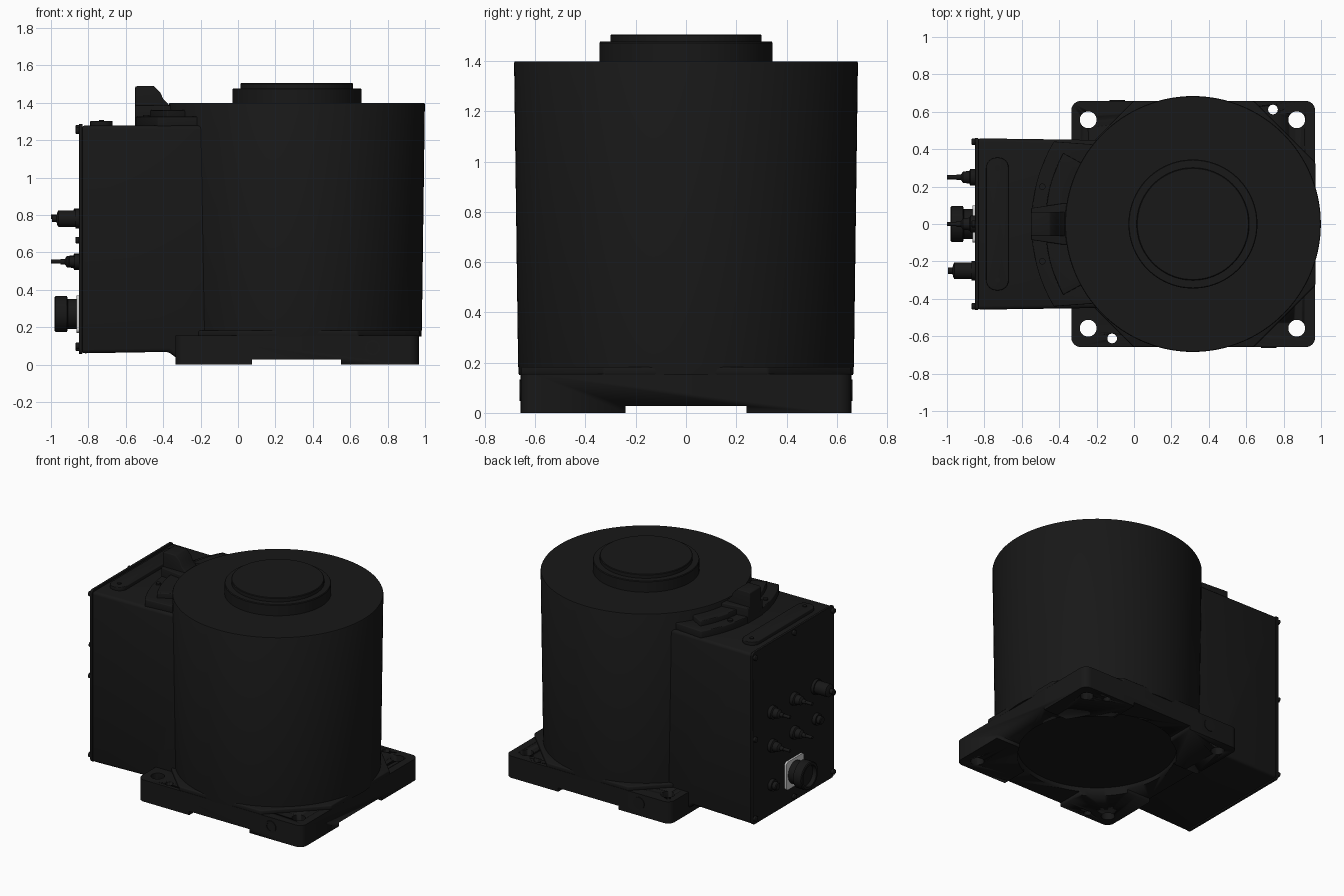
import bpy, bmesh, math
from mathutils import Matrix, Vector

if "Cube" in bpy.data.objects:
    bpy.data.objects.remove(bpy.data.objects["Cube"])

CX = 0.315          # axis of the round housing


def material(name, c):
    m = bpy.data.materials.new(name)
    m.diffuse_color = (*c, 1)
    m.use_nodes = True
    m.node_tree.nodes["Principled BSDF"].inputs["Base Color"].default_value = m.diffuse_color
    return m


BLACK = material("black_paint", (0.009, 0.009, 0.009))
METAL = material("bright_metal", (0.55, 0.55, 0.53))


def finish(name, bm, mat=BLACK, bevel=0):
    bmesh.ops.recalc_face_normals(bm, faces=bm.faces)
    me = bpy.data.meshes.new(name)
    bm.to_mesh(me)
    bm.free()
    ob = bpy.data.objects.new(name, me)
    bpy.context.collection.objects.link(ob)
    me.materials.append(mat)
    bpy.ops.object.select_all(action='DESELECT')
    ob.select_set(True)
    bpy.context.view_layer.objects.active = ob
    if bevel:
        m = ob.modifiers.new("bevel", 'BEVEL')
        m.width, m.segments, m.limit_method = bevel, 3, 'ANGLE'
        m.angle_limit = math.radians(35)
        bpy.ops.object.modifier_apply(modifier="bevel")
    bpy.ops.object.shade_smooth_by_angle(angle=math.radians(30))
    return ob


def lathe(name, prof, loc, axis='z', seg=96, mat=BLACK):
    """Closed turned part; profile is (radius, height); axis z, or -x / y."""
    bm = bmesh.new()
    rings = [[bm.verts.new((r * math.cos(2 * math.pi * i / seg),
                            r * math.sin(2 * math.pi * i / seg), h))
              for i in range(seg)] for r, h in prof]
    for a, b in zip(rings, rings[1:]):
        for i in range(seg):
            j = (i + 1) % seg
            bm.faces.new((a[i], a[j], b[j], b[i]))
    bm.faces.new(rings[0])
    bm.faces.new(rings[-1])
    if axis == '-x':
        bm.transform(Matrix.Rotation(-math.pi / 2, 4, 'Y'))
    elif axis == 'y':
        bm.transform(Matrix.Rotation(math.pi / 2, 4, 'X'))
    bm.transform(Matrix.Translation(Vector(loc)))
    return finish(name, bm, mat)


def prism(name, pts, lo, hi, axis='z', mat=BLACK, bevel=0, move=None):
    """Outline extruded along z (xy outline), y (xz outline) or x (yz outline)."""
    put = {'z': lambda a, b, t: (a, b, t), 'y': lambda a, b, t: (a, t, b),
           'x': lambda a, b, t: (t, a, b)}[axis]
    bm = bmesh.new()
    low = [bm.verts.new(put(a, b, lo)) for a, b in pts]
    top = [bm.verts.new(put(a, b, hi)) for a, b in pts]
    bm.faces.new(low)
    bm.faces.new(top)
    n = len(pts)
    for i in range(n):
        j = (i + 1) % n
        bm.faces.new((low[i], low[j], top[j], top[i]))
    if move:
        for v in bm.verts:
            move(v.co)
    return finish(name, bm, mat, bevel)


def rounded(x0, x1, y0, y1, r, n=6):
    pts = []
    for k, (cx, cy) in enumerate([(x1 - r, y1 - r), (x0 + r, y1 - r),
                                  (x0 + r, y0 + r), (x1 - r, y0 + r)]):
        for i in range(n + 1):
            a = (k + i / n) * math.pi / 2
            pts.append((cx + r * math.cos(a), cy + r * math.sin(a)))
    return pts


def cut(ob, cutter):
    cutter.hide_render = True
    bpy.context.view_layer.objects.active = ob
    m = ob.modifiers.new("cut", 'BOOLEAN')
    m.operation, m.solver, m.object = 'DIFFERENCE', 'EXACT', cutter
    bpy.ops.object.modifier_apply(modifier="cut")
    bpy.data.objects.remove(cutter)


# Base plate with mounting holes, foot slots and a round recess underneath
plate = prism("base_plate", rounded(-0.335, 0.968, -0.658, 0.658, 0.05), 0, 0.155)
for x in (-0.245, 0.87):
    for y in (-0.557, 0.557):
        cut(plate, lathe("cutter", [(0.045, -0.1), (0.045, 0.3)], (x, y, 0), seg=32))
for x, y in ((0.743, 0.612), (-0.117, -0.612)):
    cut(plate, lathe("cutter", [(0.026, -0.1), (0.026, 0.3)], (x, y, 0), seg=24))
cut(plate, prism("cutter", [(0.075, -1), (0.55, -1), (0.55, 1), (0.075, 1)], -0.1, 0.027))
cut(plate, prism("cutter", [(-1, -0.24), (1.2, -0.24), (1.2, 0.24), (-1, 0.24)], -0.1, 0.0265))
cut(plate, lathe("cutter", [(0.52, -0.1), (0.52, 0.06)], (CX, 0, 0)))
bpy.ops.object.shade_smooth_by_angle(angle=math.radians(30))

# Raised eight-sided middle of the plate, leaving lower corner pads
c = 0.33
x0, x1, y1 = -0.333, 0.970, 0.657
prism("plate_step", [(x0 + c, -y1), (x1 - c, -y1), (x1, -y1 + c), (x1, y1 - c),
                     (x1 - c, y1), (x0 + c, y1), (x0, y1 - c), (x0, -y1 + c)],
      0.15, 0.183, bevel=0.008)

# Earth screws on the plate sides
for x, s in ((0.72, -1), (-0.09, 1)):
    lathe("earth_screw", [(0.042, -0.004), (0.042, 0.004), (0.03, 0.004), (0.03, -0.002)],
          (x, s * 0.658, 0.09), 'y', 24)

# Tapered round housing with the stepped output flange on top
lathe("round_housing", [(0.665, 0.15), (0.668, 0.19), (0.684, 1.392), (0.681, 1.398)],
      (CX, 0, 0), seg=128)
lathe("output_flange", [(0.345, 1.39), (0.345, 1.472), (0.341, 1.477), (0.301, 1.477),
                        (0.301, 1.501), (0.297, 1.505)], (CX, 0, 0))


# Connection box, slightly narrower toward the housing
def taper(co):
    co.y *= 1 - 0.03 * (co.x + 0.84)


prism("connection_box", [(-0.838, 0.06), (-0.37, 0.068), (-0.325, 0.03), (-0.3, 0.1),
                         (0, 0.1), (0, 1.278), (-0.838, 1.278)],
      -0.458, 0.458, 'y', bevel=0.02, move=taper)
prism("rear_panel", rounded(-0.46, 0.46, 0.056, 1.287, 0.025), -0.85, -0.832, 'x', bevel=0.004)
prism("top_cover", rounded(-0.79, -0.67, -0.355, 0.355, 0.055), 1.27, 1.303, bevel=0.005)
for y in (-0.3, 0.3):
    lathe("cover_screw", [(0.014, 1.3), (0.014, 1.308)], (-0.73, y, 0), seg=16)

# Curved saddle between box and housing
def arc(r, a, n=16):
    return [(CX - r * math.cos(a * (2 * i / n - 1)), r * math.sin(a * (2 * i / n - 1)))
            for i in range(n + 1)]


prism("saddle", arc(0.865, 0.535) + arc(0.64, 0.72)[::-1], 1.26, 1.325, bevel=0.006)
prism("saddle_inner_step", arc(0.79, 0.5) + arc(0.64, 0.5)[::-1], 1.3, 1.36, bevel=0.006)
for y in (-0.2, 0.2):
    lathe("saddle_screw", [(0.017, 1.32), (0.017, 1.335)], (-0.49, y, 0), seg=16)

# Stop block standing on the saddle
prism("stop_foot", [(-0.55, -0.085), (-0.38, -0.11), (-0.34, -0.11), (-0.34, 0.11),
                    (-0.38, 0.11), (-0.55, 0.085)], 1.27, 1.385, bevel=0.006)
prism("stop_block", [(-0.55, 1.3), (-0.55, 1.485), (-0.535, 1.49), (-0.45, 1.49),
                     (-0.415, 1.455), (-0.40, 1.42), (-0.37, 1.39), (-0.37, 1.3)],
      -0.065, 0.065, 'y', bevel=0.006)

# Panel screws round the edge
for y, z in [(s * 0.44, h) for s in (-1, 1) for h in (0.1, 0.665, 1.25)] + [(0, 0.09), (0, 1.262)]:
    lathe("panel_screw", [(0.018, 0), (0.018, 0.016), (0.012, 0.02)], (-0.85, y, z), '-x', 16)

# Cable fittings on the rear panel: three columns, three rows
GLAND = [(0.053, 0), (0.053, 0.02), (0.045, 0.02), (0.045, 0.11), (0.03, 0.118),
         (0.017, 0.12), (0.017, 0.145)]
NIPPLE = [(0.045, 0), (0.045, 0.025), (0.034, 0.03), (0.03, 0.065), (0.015, 0.075),
          (0.015, 0.1), (0.011, 0.1), (0.011, 0.15)]
PLUG = [(0.04, 0), (0.04, 0.025), (0.028, 0.025), (0.028, 0.05), (0.022, 0.055)]
for name, prof, spots in (
        ("cable_gland", GLAND, [(-0.25, 0.78)]),
        ("hose_nipple", NIPPLE, [(0, 0.79), (0.25, 0.79), (0, 0.55), (0.25, 0.55)]),
        ("port_plug", PLUG, [(-0.25, 0.55), (0.25, 0.27)])):
    for y, z in spots:
        lathe(name, prof, (-0.85, y, z), '-x', 24)

# Large round power connector on a bright square flange
prism("connector_flange", rounded(-0.1, 0.1, 0.17, 0.37, 0.02), -0.864, -0.848, 'x', METAL)
lathe("power_connector", [(0.08, 0), (0.08, 0.06), (0.097, 0.065), (0.097, 0.125),
                          (0.09, 0.13), (0.075, 0.13), (0.075, 0.1)], (-0.85, 0, 0.27), '-x', 48)
